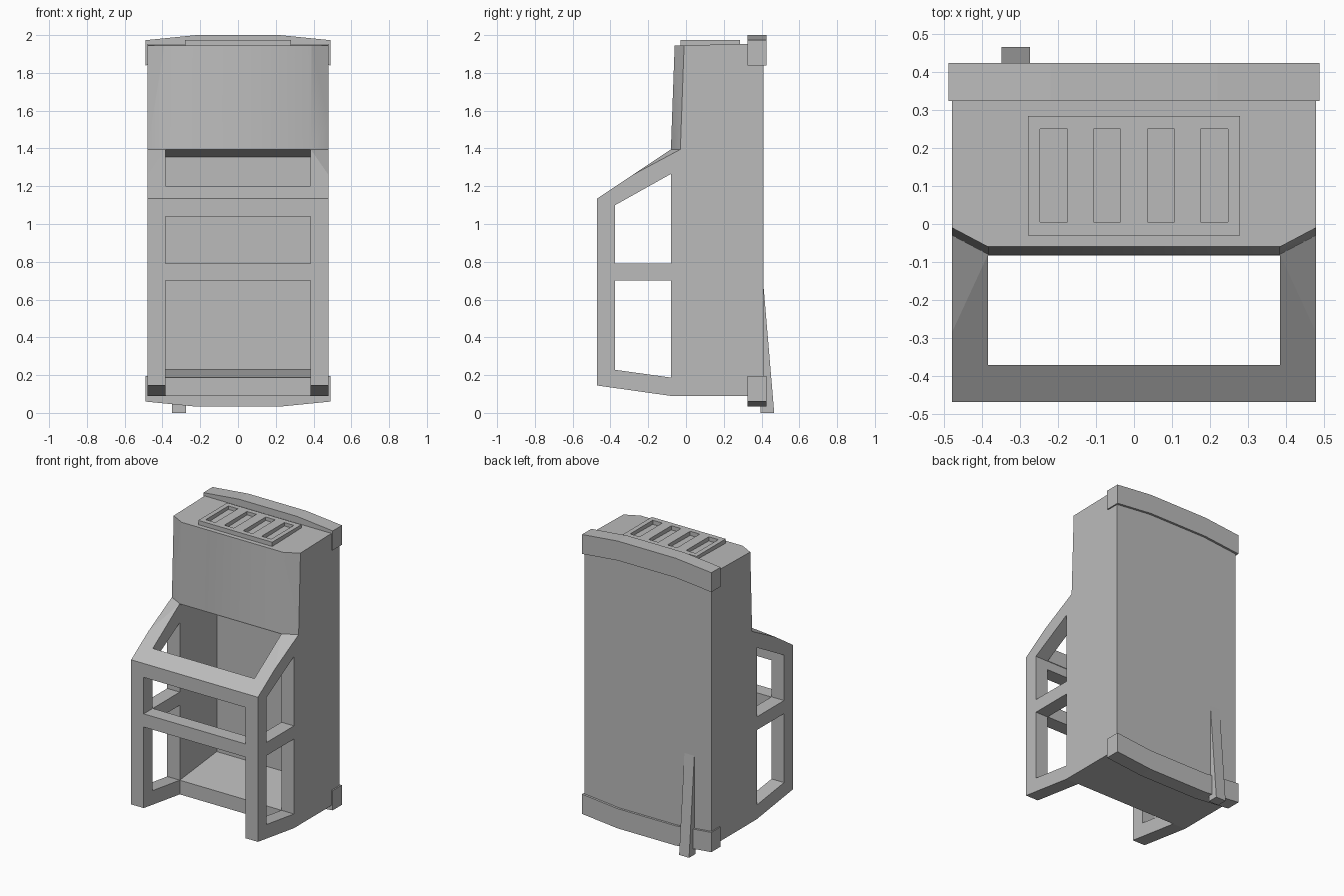
import bpy, bmesh, math
from mathutils import Vector

if "Cube" in bpy.data.objects:
    bpy.data.objects.remove(bpy.data.objects["Cube"])

grey = bpy.data.materials.new("plain grey")
grey.use_nodes = True
COLOUR = (0.5, 0.5, 0.5, 1)
grey.diffuse_color = COLOUR
grey.node_tree.nodes["Principled BSDF"].inputs["Base Color"].default_value = COLOUR


def add_object(name, bm):
    bmesh.ops.recalc_face_normals(bm, faces=bm.faces)
    mesh = bpy.data.meshes.new(name)
    bm.to_mesh(mesh)
    bm.free()
    mesh.materials.append(grey)
    obj = bpy.data.objects.new(name, mesh)
    bpy.context.collection.objects.link(obj)
    return obj


def prism(name, profile, axis, start, end):
    """Extrude a 2D profile: (y, z) points along x, or (x, z) points along y."""
    bm = bmesh.new()
    place = (lambda a, b: (start, a, b)) if axis == "x" else (lambda a, b: (a, start, b))
    face = bm.faces.new([bm.verts.new(place(a, b)) for a, b in profile])
    result = bmesh.ops.extrude_face_region(bm, geom=[face])
    moved = [v for v in result["geom"] if isinstance(v, bmesh.types.BMVert)]
    step = end - start
    bmesh.ops.translate(bm, verts=moved, vec=(step, 0, 0) if axis == "x" else (0, step, 0))
    return add_object(name, bm)


def box(name, x0, x1, y0, y1, z0, z1):
    return prism(name, [(y0, z0), (y1, z0), (y1, z1), (y0, z1)], "x", x0, x1)


def hull(name, points):
    bm = bmesh.new()
    for p in points:
        bm.verts.new(p)
    bmesh.ops.convex_hull(bm, input=bm.verts)
    return add_object(name, bm)


def cut(target, cutters):
    bpy.context.view_layer.objects.active = target
    for cutter in cutters:
        cutter.hide_render = True
        mod = target.modifiers.new("cut", "BOOLEAN")
        mod.operation = "DIFFERENCE"
        mod.solver = "EXACT"
        mod.object = cutter
        bpy.ops.object.modifier_apply(modifier=mod.name)
        bpy.data.objects.remove(cutter)


# Cabinet: one side silhouette, hollowed into a cavity and an open front cage
W, INNER = 0.48, 0.385
cabinet = prism("cabinet", [
    (-0.47, 0.145), (-0.08, 0.09), (0.41, 0.09), (0.41, 1.955),
    (-0.06, 1.945), (-0.08, 1.395), (-0.47, 1.135)], "x", -W, W)

cutters = [
    prism("cavity_cutter", [
        (-0.372, 0), (-0.372, 1.5), (-0.079, 1.392), (0.32, 1.355),
        (0.32, 0.23), (-0.08, 0.187), (-0.08, 0)], "x", -INNER, INNER),
    box("lower_front_cutter", -INNER, INNER, -0.6, -0.3, 0, 0.70),
    box("upper_front_cutter", -INNER, INNER, -0.6, -0.3, 0.79, 1.04),
    prism("lower_side_cutter", [
        (-0.375, 0.228), (-0.08, 0.187), (-0.08, 0.70), (-0.375, 0.70)], "x", -0.6, 0.6),
    prism("upper_side_cutter", [
        (-0.375, 0.79), (-0.08, 0.79), (-0.08, 1.265), (-0.375, 1.10)], "x", -0.6, 0.6),
]
# Angled corners of the upper front panel
for side in (-1, 1):
    low = [(INNER, -0.08, 1.395), (0.51, -0.014, 1.395), (0.51, -0.35, 1.215)]
    high = [(x, y + 0.021, 1.98) for x, y, z in low]
    cutters.append(hull("corner_cutter", [(x * side, y, z) for x, y, z in low + high]))
cut(cabinet, cutters)

# Soften only the upper front panel where it meets its angled corners
bpy.ops.object.select_all(action="DESELECT")
cabinet.select_set(True)
bpy.context.view_layer.objects.active = cabinet
bpy.ops.object.shade_smooth_by_angle(angle=math.radians(35))
for face in cabinet.data.polygons:
    face.use_smooth = face.center.z > 1.45 and face.normal.y < -0.5

# Arched bands around the top and bottom of the back
arch = [(-0.49, 0), (-0.22, 0.027), (0.22, 0.027), (0.49, 0)]
for name, outer, inner, bulge in (("top_band", 1.973, 1.84, 1), ("bottom_band", 0.06, 0.195, -1)):
    profile = [(x, outer + bulge * h) for x, h in arch]
    profile += [(x, inner + bulge * h) for x, h in reversed(arch)]
    prism(name, profile, "y", 0.325, 0.425)

# Slotted vent plate on the roof
vent = box("roof_vent", -0.28, 0.28, -0.03, 0.285, 1.93, 1.975)
cut(vent, [box("slot_cutter", x - 0.036, x + 0.036, 0.005, 0.25, 1.9, 2.1)
           for x in (-0.212, -0.071, 0.071, 0.212)])

# Tapered foot strut at the back
prism("rear_strut", [(0.40, 0.70), (0.408, 0.70), (0.467, 0), (0.395, 0)], "x", -0.35, -0.275)
